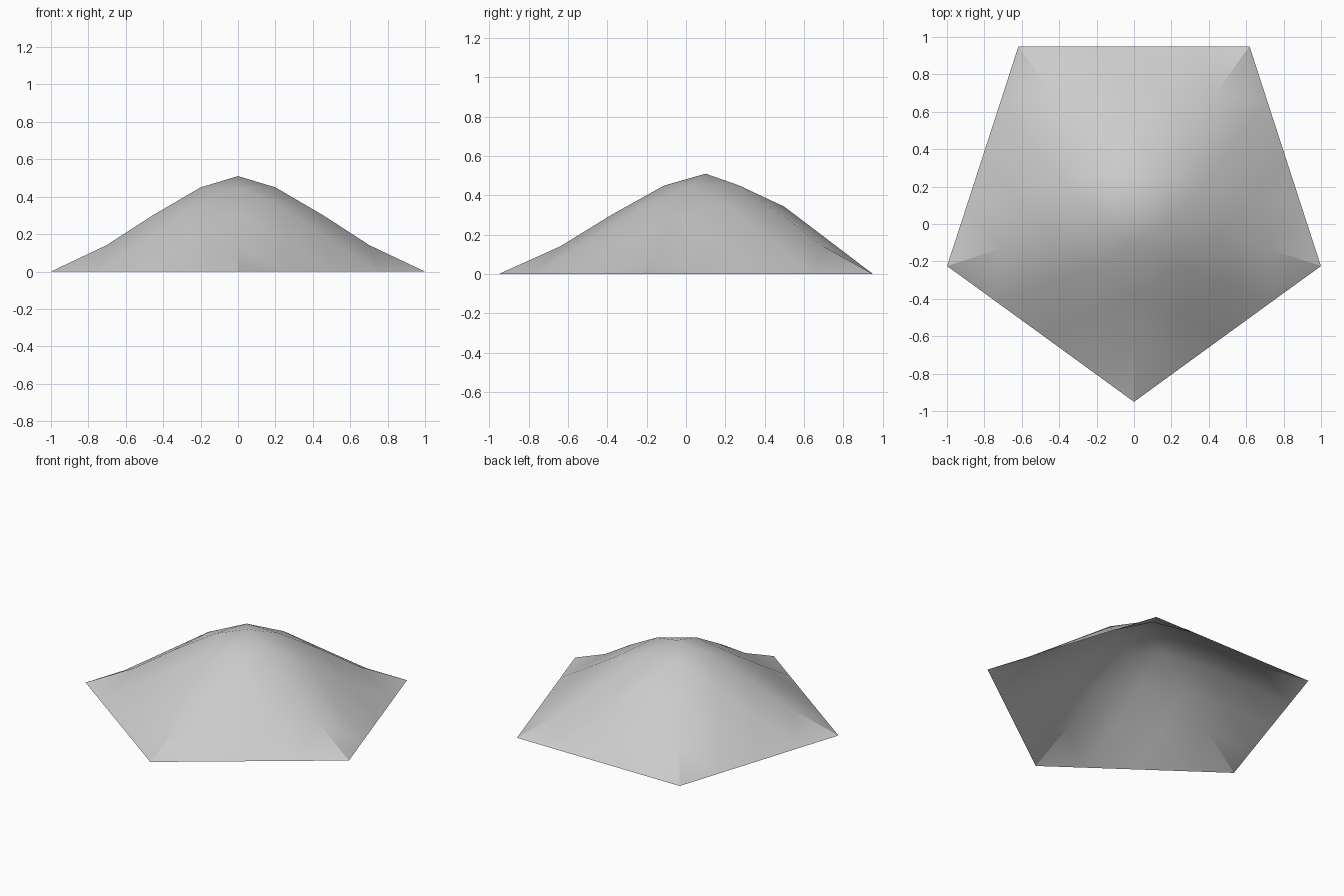
import bpy, bmesh, math
from mathutils import Vector, Matrix

cube = bpy.data.objects.get("Cube")
if cube:
    bpy.data.objects.remove(cube, do_unlink=True)

SIDES = 5
CENTRE_Y = 0.1
STEP = 2 * math.pi / SIDES
HALF_WIDTH = math.sin(STEP / 2)

# Ridge from the peak to a corner: (radius, height)
RIDGE = [(0, 0.51), (0.21, 0.45), (0.48, 0.3), (0.74, 0.14), (1.051, 0)]
# Fuller panel between two ridges: (distance outward, height) for each row
PANEL = {2: (0.4, 0.342), 3: (0.62, 0.175), 4: (0.85, 0)}

grey = bpy.data.materials.new("canopy grey")
grey.use_nodes = True
colour = (0.6, 0.6, 0.6, 1)
grey.diffuse_color = colour
grey.node_tree.nodes["Principled BSDF"].inputs["Base Color"].default_value = colour


def panel_point(row, i):
    """Point i of a row, in a panel whose outward direction is +y."""
    radius, height = RIDGE[row]
    across = 1 - 2 * i / row if row else 0
    out = radius * math.cos(STEP / 2)
    if 0 < i < row:
        out, height = PANEL[row]
    return Vector((across * radius * HALF_WIDTH, out, height))


# Canopy: one triangular panel repeated around the peak
bm = bmesh.new()
for side in range(SIDES):
    turn = Matrix.Translation((0, CENTRE_Y, 0)) @ Matrix.Rotation(side * STEP, 4, "Z")
    rows = [[bm.verts.new(turn @ panel_point(r, i)) for i in range(r + 1)]
            for r in range(len(RIDGE))]
    for upper, lower in zip(rows, rows[1:]):
        for i in range(len(upper)):
            bm.faces.new((upper[i], lower[i], lower[i + 1]))
            if i:
                bm.faces.new((upper[i - 1], lower[i], upper[i]))
bmesh.ops.remove_doubles(bm, verts=bm.verts, dist=0.001)
for face in bm.faces:
    face.normal_update()
    if face.normal.z < 0:
        face.normal_flip()
mesh = bpy.data.meshes.new("canopy")
bm.to_mesh(mesh)
bm.free()
mesh.materials.append(grey)
canopy = bpy.data.objects.new("canopy", mesh)
bpy.context.collection.objects.link(canopy)

# Smooth cloth with creased corners
bpy.ops.object.select_all(action="DESELECT")
canopy.select_set(True)
bpy.context.view_layer.objects.active = canopy
bpy.ops.object.shade_smooth_by_angle(angle=math.radians(30))
